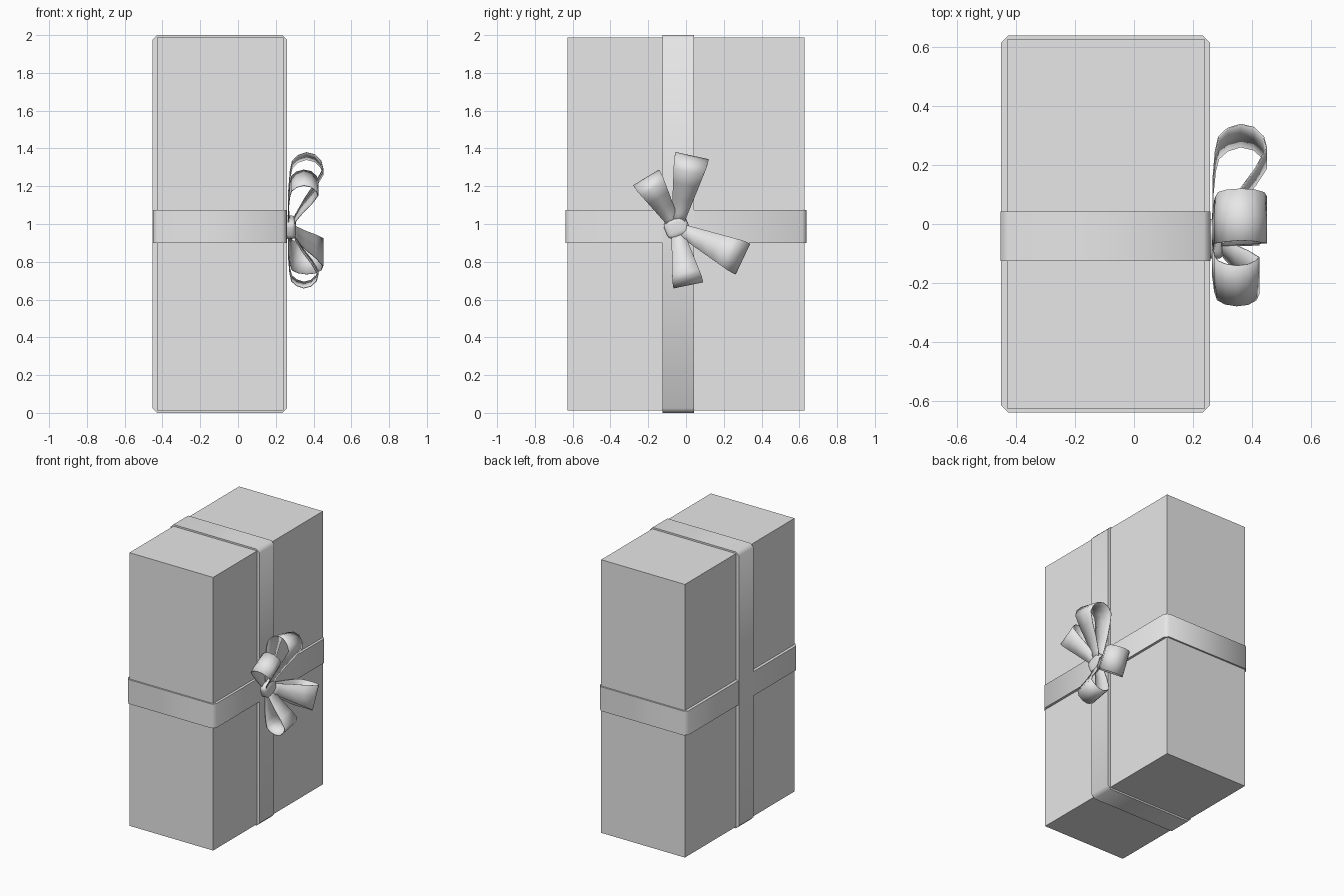
import bpy, bmesh, math
from mathutils import Vector

old = bpy.data.objects.get("Cube")
if old:
    bpy.data.objects.remove(old)

grey = bpy.data.materials.new("plain_grey")
grey.use_nodes = True
grey.diffuse_color = (0.8, 0.8, 0.8, 1)
grey.node_tree.nodes["Principled BSDF"].inputs["Base Color"].default_value = (0.8, 0.8, 0.8, 1)


def add_object(name, bm, smooth=None):
    bmesh.ops.recalc_face_normals(bm, faces=bm.faces)
    mesh = bpy.data.meshes.new(name)
    bm.to_mesh(mesh)
    bm.free()
    mesh.materials.append(grey)
    ob = bpy.data.objects.new(name, mesh)
    bpy.context.collection.objects.link(ob)
    if smooth:
        bpy.ops.object.select_all(action='DESELECT')
        ob.select_set(True)
        bpy.context.view_layer.objects.active = ob
        bpy.ops.object.shade_smooth_by_angle(angle=math.radians(smooth))
    return ob


def box_mesh(low, high):
    bm = bmesh.new()
    bmesh.ops.create_cube(bm, size=1)
    low, high = Vector(low), Vector(high)
    for v in bm.verts:
        v.co = (low + high) / 2 + v.co * (high - low)
    return bm


def band(name, low, high, axis):
    """Ribbon wrapped round the box, chamfered along the given axis."""
    bm = box_mesh(low, high)
    edges = [e for e in bm.edges
             if abs((e.verts[0].co - e.verts[1].co).normalized()[axis]) > 0.9]
    bmesh.ops.bevel(bm, geom=edges, offset=0.024, segments=1, affect='EDGES')
    return add_object(name, bm, 50)


# Gift box and its two ribbons
add_object("gift_box", box_mesh((-0.43, -0.627, 0.012), (0.24, 0.627, 1.988)))
band("vertical_ribbon", (-0.453, -0.125, 0), (0.26, 0.043, 2), 1)
band("horizontal_ribbon", (-0.451, -0.639, 0.9), (0.258, 0.639, 1.075), 2)

# Bow loops: teardrop side profile as (reach, height off the box)
CENTRE = Vector((0.262, -0.05, 0.98))
TEARDROP = [(0, 0.015), (0.25, 0.006), (0.5, 0.006), (0.75, 0.014), (0.88, 0.025),
            (0.96, 0.055), (1, 0.1), (0.97, 0.145), (0.88, 0.178), (0.78, 0.188),
            (0.6, 0.15), (0.4, 0.095), (0.2, 0.05), (0, 0.022)]


def bow_loop(name, tip_y, tip_z, half_width, rise):
    along = Vector((0, tip_y, tip_z)) - Vector((0, CENTRE.y, CENTRE.z))
    across = Vector((1, 0, 0)).cross(along).normalized()
    bm = bmesh.new()
    rows = []
    for reach, height in TEARDROP:
        spread = 0.028 + (half_width - 0.028) * min(1, reach * 1.1)
        mid = CENTRE + along * reach + Vector((height * rise, 0, 0))
        rows.append([bm.verts.new(mid + across * spread * s) for s in (-1, 0, 1)])
    for a, b in zip(rows, rows[1:]):
        for i in range(2):
            bm.faces.new((a[i], a[i + 1], b[i + 1], b[i]))
    ob = add_object(name, bm, 60)
    mod = ob.modifiers.new("ribbon_thickness", 'SOLIDIFY')
    mod.thickness = 0.004
    mod.offset = 0


bow_loop("bow_loop_top", 0.032, 1.36, 0.09, 1)
bow_loop("bow_loop_upper_front", -0.21, 1.245, 0.08, 0.86)
bow_loop("bow_loop_back", 0.3, 0.815, 0.09, 1)
bow_loop("bow_loop_bottom", 0.012, 0.677, 0.08, 0.86)

# Knot: a rounded, slightly tilted pillow
bm = bmesh.new()
bmesh.ops.create_cube(bm, size=1)
bmesh.ops.bevel(bm, geom=bm.edges[:], offset=0.3, segments=4, profile=0.5, affect='EDGES')
knot = add_object("bow_knot", bm, 60)
knot.scale = (0.065, 0.125, 0.105)
knot.location = (0.275, -0.05, 0.983)
knot.rotation_euler = (math.radians(22), 0, 0)
